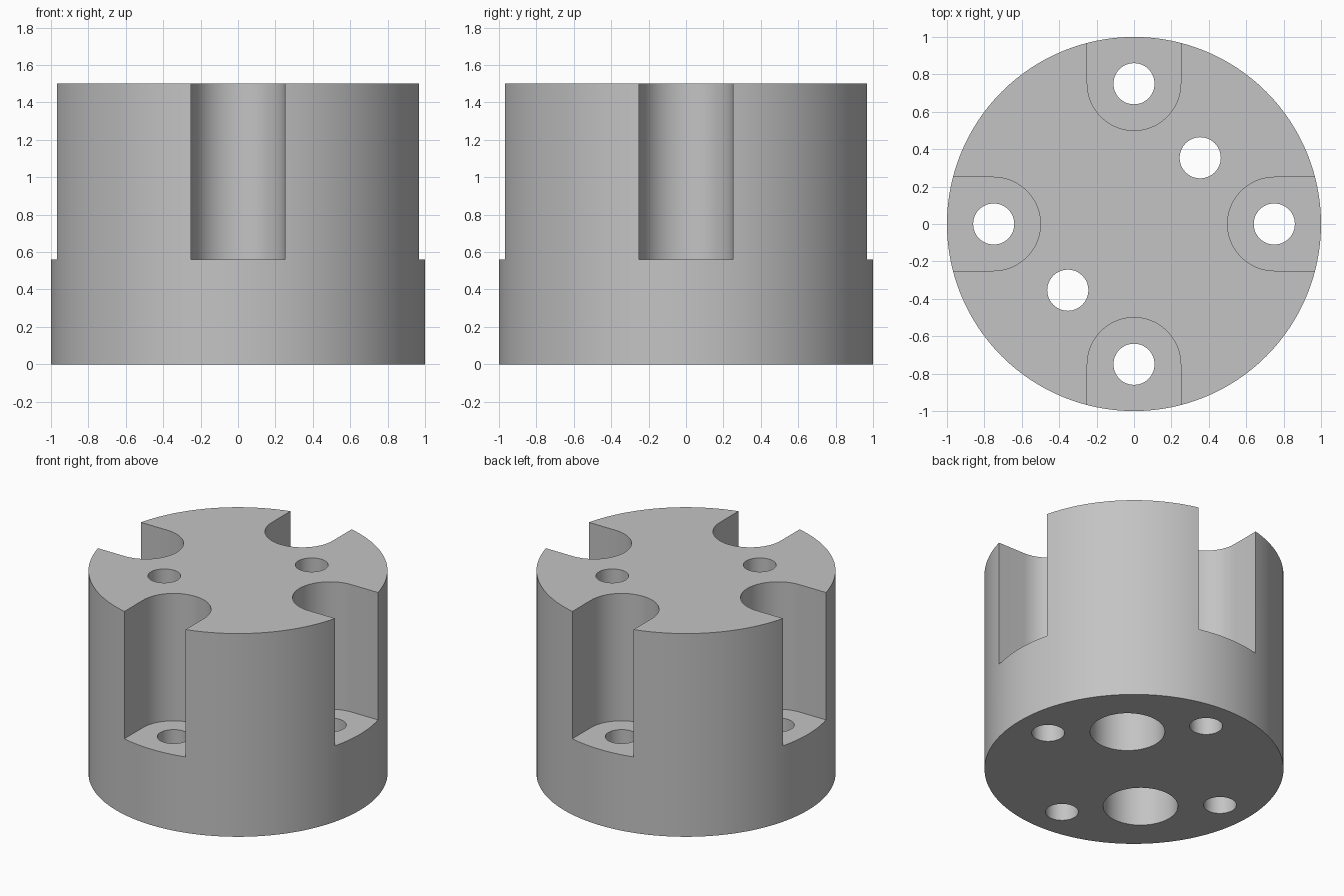
import bpy
import bmesh
from math import cos, sin, pi

cube = bpy.data.objects.get("Cube")
if cube:
    bpy.data.objects.remove(cube, do_unlink=True)

HEIGHT = 1.5
FLOOR = 0.56        # slot floor height
HOLE = 0.11         # through-hole radius
POCKET = 0.25       # slot half width and counterbore radius
MARGIN = 0.2        # cutter overshoot

grey = bpy.data.materials.new("plain grey")
grey.use_nodes = True
colour = (0.55, 0.55, 0.55, 1)
grey.diffuse_color = colour
grey.node_tree.nodes["Principled BSDF"].inputs["Base Color"].default_value = colour


def prism(name, outline, z0, z1):
    """Extrude a counter-clockwise outline from z0 to z1."""
    bm = bmesh.new()
    base = bm.faces.new([bm.verts.new((x, y, z0)) for x, y in outline])
    top = bmesh.ops.extrude_face_region(bm, geom=[base])["geom"]
    moved = [v for v in top if isinstance(v, bmesh.types.BMVert)]
    bmesh.ops.translate(bm, verts=moved, vec=(0, 0, z1 - z0))
    bmesh.ops.recalc_face_normals(bm, faces=bm.faces)
    mesh = bpy.data.meshes.new(name)
    bm.to_mesh(mesh)
    bm.free()
    mesh.materials.append(grey)
    obj = bpy.data.objects.new(name, mesh)
    bpy.context.collection.objects.link(obj)
    return obj


def circle(x, y, r, n=48):
    return [(x + r * cos(2 * pi * i / n), y + r * sin(2 * pi * i / n)) for i in range(n)]


def slot_outline(angle, n=24):
    """U shape, rounded toward the centre and open at the rim."""
    arc = [pi / 2 + pi * i / n for i in range(n + 1)]
    pts = [(0.75 + POCKET * cos(a), POCKET * sin(a)) for a in arc]
    pts += [(1 + MARGIN, -POCKET), (1 + MARGIN, POCKET)]
    c, s = cos(angle), sin(angle)
    return [(x * c - y * s, x * s + y * c) for x, y in pts]


# Main cylinder
body = prism("slotted_cylinder", circle(0, 0, 1, 128), 0, HEIGHT)
cutters = []

# Four side slots, each with a bolt hole through its floor
for k in range(4):
    a = k * pi / 2
    cutters.append(prism("slot_cutter", slot_outline(a), FLOOR, HEIGHT + MARGIN))
    cutters.append(prism("bolt_hole_cutter", circle(0.75 * cos(a), 0.75 * sin(a), HOLE),
                         -MARGIN, HEIGHT + MARGIN))

# Two diagonal through holes, counterbored from below
for side in (1, -1):
    p = side * 0.354
    cutters.append(prism("counterbore_cutter", circle(p, p, POCKET), -MARGIN, HEIGHT - FLOOR))
    cutters.append(prism("through_hole_cutter", circle(p, p, HOLE), -MARGIN, HEIGHT + MARGIN))

# Cut everything out of the cylinder
bpy.ops.object.select_all(action="DESELECT")
bpy.context.view_layer.objects.active = body
body.select_set(True)
for cutter in cutters:
    mod = body.modifiers.new("cut", "BOOLEAN")
    mod.operation = "DIFFERENCE"
    mod.solver = "EXACT"
    mod.object = cutter
    bpy.ops.object.modifier_apply(modifier=mod.name)
    bpy.data.objects.remove(cutter, do_unlink=True)

bpy.ops.object.shade_smooth_by_angle(angle=pi / 6)
